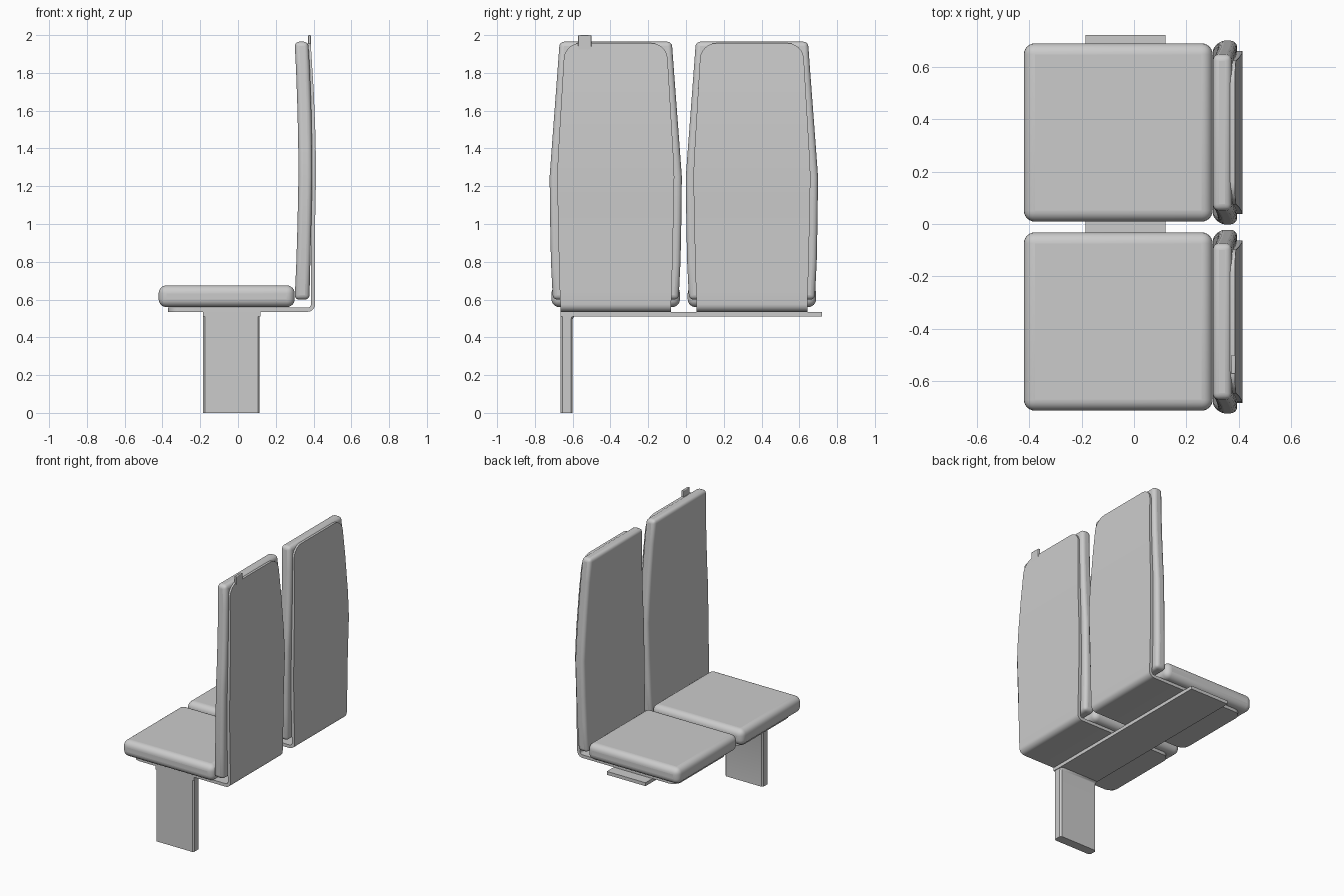
import bpy, bmesh, math

if "Cube" in bpy.data.objects:
    bpy.data.objects.remove(bpy.data.objects["Cube"])


def finish(name, bm, bevel=0, segs=4, angle=40):
    bmesh.ops.recalc_face_normals(bm, faces=bm.faces[:])
    me = bpy.data.meshes.new(name)
    bm.to_mesh(me)
    bm.free()
    ob = bpy.data.objects.new(name, me)
    bpy.context.collection.objects.link(ob)
    if bevel:
        m = ob.modifiers.new("round", 'BEVEL')
        m.width, m.segments = bevel, segs
        m.limit_method = 'ANGLE'
        m.angle_limit = math.radians(angle)
    bpy.ops.object.select_all(action='DESELECT')
    bpy.context.view_layer.objects.active = ob
    ob.select_set(True)
    bpy.ops.object.shade_smooth_by_angle(angle=math.radians(35))
    return ob


def loft(name, rings, bevel=0, segs=4):
    bm = bmesh.new()
    vs = [[bm.verts.new(p) for p in r] for r in rings]
    n = len(rings[0])
    for a, b in zip(vs, vs[1:]):
        for i in range(n):
            j = (i + 1) % n
            bm.faces.new((a[i], a[j], b[j], b[i]))
    bm.faces.new(vs[0])
    bm.faces.new(vs[-1])
    return finish(name, bm, bevel, segs)


def box(name, x, y, z, bevel=0, segs=4):
    return loft(name, [[(x[0], y[0], h), (x[1], y[0], h), (x[1], y[1], h), (x[0], y[1], h)]
                       for h in z], bevel, segs)


def interp(table, z):
    for a, b in zip(table, table[1:]):
        if z <= b[0]:
            t = max(0, (z - a[0]) / (b[0] - a[0]))
            return a[1] + t * (b[1] - a[1])
    return table[-1][1]


SHELL_X = [(0.58, 0.408), (1.0, 0.408), (1.25, 0.413), (1.45, 0.411), (1.7, 0.401), (1.957, 0.385)]
SHELL_W = [(0.535, 0.293), (0.6, 0.295), (0.9, 0.303), (1.25, 0.31), (1.3, 0.309), (1.957, 0.27)]


def shell(name, cy):
    # bent sheet: outer path (x, z, half width) with rounded front and top corners
    st = []
    steps = [1 - math.cos(math.pi / 2 * i / 6) for i in range(7)]
    rf, rt = 0.06, 0.08
    for k in steps:
        st.append((-0.37 + rf * k, 0.535, 0.293 - rf + rf * math.sqrt(1 - (1 - k) ** 2)))
    for i in range(7):
        a = math.pi / 2 * i / 6
        st.append((0.368 + 0.04 * math.sin(a), 0.575 - 0.04 * math.cos(a), 0.293))
    for z in (0.65, 0.85, 1.0, 1.1, 1.25, 1.35, 1.45, 1.58, 1.7, 1.8):
        st.append((interp(SHELL_X, z), z, interp(SHELL_W, z)))
    for k in reversed(steps):
        z = 1.957 - rt * k
        st.append((interp(SHELL_X, z), z,
                   interp(SHELL_W, z) - rt + rt * math.sqrt(1 - (1 - k) ** 2)))
    rings = []
    for i, (x, z, w) in enumerate(st):
        a, b = st[max(i - 1, 0)], st[min(i + 1, len(st) - 1)]
        dx, dz = b[0] - a[0], b[1] - a[1]
        s = 0.022 / math.hypot(dx, dz)
        xi, zi = x - dz * s, z + dx * s
        rings.append([(x, cy - w, z), (x, cy + w, z), (xi, cy + w, zi), (xi, cy - w, zi)])
    loft(name, rings)


def back_cushion(name, cy):
    # stations: z, front x, back x, half width
    rings = []
    for z, x0, x1, w in [(0.6, 0.3, 0.378, 0.333), (0.8, 0.309, 0.383, 0.343),
                         (1.0, 0.315, 0.388, 0.347), (1.25, 0.32, 0.393, 0.35),
                         (1.4, 0.319, 0.392, 0.339), (1.6, 0.315, 0.388, 0.324),
                         (1.8, 0.308, 0.381, 0.309), (1.965, 0.3, 0.372, 0.297)]:
        rings.append([(x0, cy - w, z), (x1, cy - w, z), (x1, cy + w, z), (x0, cy + w, z)])
    loft(name, rings, 0.024, 5)


for side, cy in (("near", -0.372), ("far", 0.349)):
    box(side + "_seat_cushion", (-0.42, 0.3), (cy - 0.34, cy + 0.34), (0.56, 0.675), 0.042, 6)
    back_cushion(side + "_back_cushion", cy)
    shell(side + "_seat_shell", cy)

# Small tab on top of the near backrest
box("top_tab", (0.37, 0.387), (-0.572, -0.5), (1.92, 2.0), 0.004, 2)

# Mounting beam and pedestal leg with a small fillet at the joint
box("mounting_beam", (-0.185, 0.12), (-0.665, 0.72), (0.511, 0.535))
loft("pedestal_leg", [[(-0.185 + c, -0.665, z), (0.115 - c, -0.665, z), (0.115, -0.665 + c, z),
                       (0.115, -0.6 - c + f, z), (0.115 - c, -0.6 + f, z), (-0.185 + c, -0.6 + f, z),
                       (-0.185, -0.6 - c + f, z), (-0.185, -0.665 + c, z)]
                      for c, z, f in [(0.01, 0, 0), (0.01, 0.495, 0), (0.01, 0.507, 0.005),
                                      (0.01, 0.514, 0.016)]])
